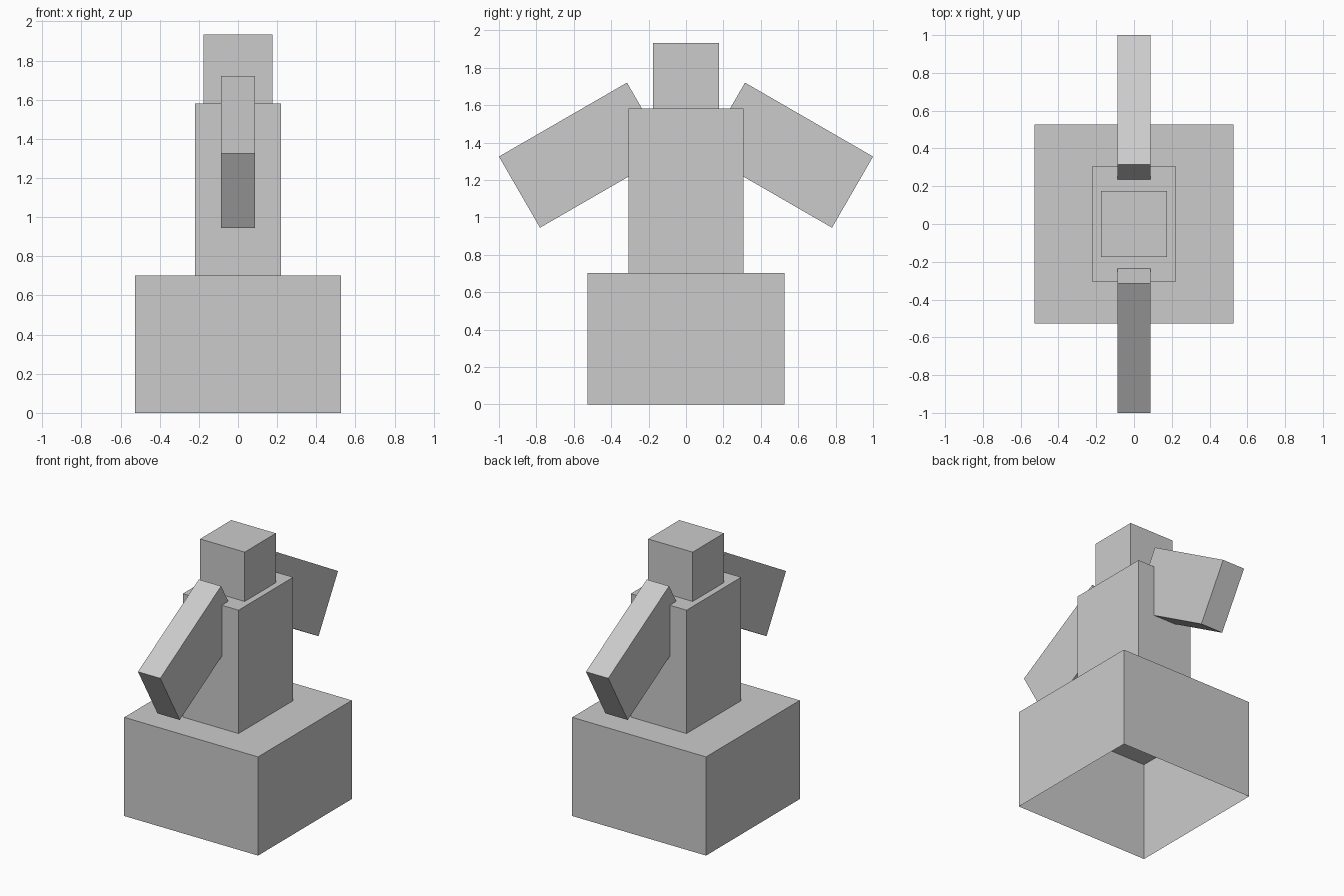
import bpy
import bmesh
import math
from mathutils import Matrix

if "Cube" in bpy.data.objects:
    bpy.data.objects.remove(bpy.data.objects["Cube"])

U = 0.1757  # module that every part is a multiple of

grey = bpy.data.materials.new("plain_grey")
grey.diffuse_color = (0.6, 0.6, 0.6, 1.0)
grey.use_nodes = True
grey.node_tree.nodes["Principled BSDF"].inputs["Base Color"].default_value = grey.diffuse_color


def box(name, size, center, tilt=0.0, open_bottom=False):
    """Box of the given size, tilted around x, optionally without its underside."""
    bm = bmesh.new()
    bmesh.ops.create_cube(bm, size=1.0)
    if open_bottom:
        bm.normal_update()
        under = [f for f in bm.faces if f.normal.z < -0.9]
        bmesh.ops.delete(bm, geom=under, context='FACES')
    bm.transform(Matrix.Translation(center)
                 @ Matrix.Rotation(tilt, 4, 'X')
                 @ Matrix.Diagonal((*size, 1.0)))
    mesh = bpy.data.meshes.new(name)
    bm.to_mesh(mesh)
    bm.free()
    mesh.materials.append(grey)
    obj = bpy.data.objects.new(name, mesh)
    bpy.context.collection.objects.link(obj)
    return obj


# Stacked body: hollow base, torso, head
z = 0.0
for name, size in (("base", (6 * U, 6 * U, 4 * U)),
                   ("torso", (2.5 * U, 3.5 * U, 5 * U)),
                   ("head", (2 * U, 2 * U, 2 * U))):
    box(name, size, (0, 0, z + size[2] / 2), open_bottom=True)
    z += size[2]

# Arms sloping down and outwards, front and back
for name, side in (("front_arm", -1), ("back_arm", 1)):
    box(name, (U, 4.5 * U, 2.5 * U), (0, side * 0.548, 1.333),
        tilt=-side * math.radians(30))
